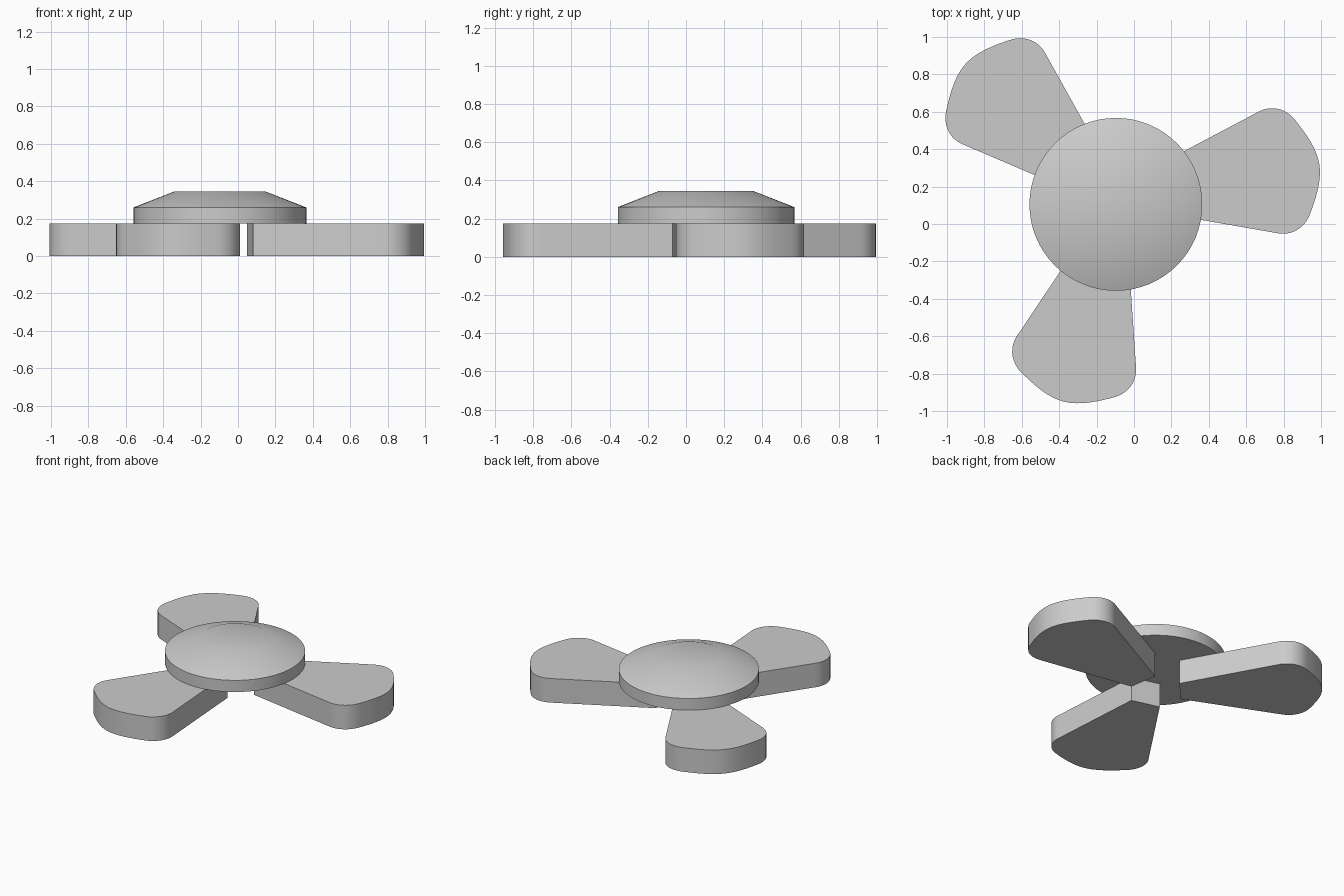
import bpy
import bmesh
from math import cos, sin, pi, radians
from mathutils import Vector, geometry

if "Cube" in bpy.data.objects:
    bpy.data.objects.remove(bpy.data.objects["Cube"])

BLADE_TOP = 0.175

grey = bpy.data.materials.new("plain_grey")
grey.use_nodes = True
colour = (0.6, 0.6, 0.6, 1)
grey.diffuse_color = colour
grey.node_tree.nodes["Principled BSDF"].inputs["Base Color"].default_value = colour


def finish(bm, name):
    bmesh.ops.recalc_face_normals(bm, faces=bm.faces)
    mesh = bpy.data.meshes.new(name)
    bm.to_mesh(mesh)
    bm.free()
    mesh.materials.append(grey)
    obj = bpy.data.objects.new(name, mesh)
    bpy.context.collection.objects.link(obj)
    bpy.ops.object.select_all(action="DESELECT")
    obj.select_set(True)
    bpy.context.view_layer.objects.active = obj
    bpy.ops.object.shade_smooth_by_angle(angle=radians(30))
    return obj


def blade_outline():
    # half of a wedge with a rounded corner and a bowed tip, then mirrored
    corner = [(0.95, 0.325), (1.03, 0.358), (1.11, 0.325), (1.15, 0.25)]
    tip = [(1.15, 0.25), (1.19, 0.178), (1.238, 0.09), (1.238, 0)]
    half = [Vector((0.30, 0.103))]
    half += geometry.interpolate_bezier(*[Vector(p) for p in corner], 12)
    half += geometry.interpolate_bezier(*[Vector(p) for p in tip], 12)[1:]
    return half + [Vector((p.x, -p.y)) for p in reversed(half[:-1])]


def blade(name, apex, angle):
    bm = bmesh.new()
    base = bm.faces.new([bm.verts.new((p.x, p.y, 0)) for p in blade_outline()])
    side = bmesh.ops.extrude_face_region(bm, geom=[base], use_keep_orig=True)
    top = [g for g in side["geom"] if isinstance(g, bmesh.types.BMVert)]
    bmesh.ops.translate(bm, verts=top, vec=(0, 0, BLADE_TOP))
    obj = finish(bm, name)
    obj.location = (*apex, 0)
    obj.rotation_euler.z = radians(angle)


# three blades, unevenly spread around the hub
blade("left_blade", (-0.232, 0.125), 9)
blade("back_blade", (0.019, 0.027), 138)
blade("front_blade", (-0.058, 0.247), 255)

# hub: short drum with a chamfered, flat-topped cap
bm = bmesh.new()
rings = []
for radius, z in [(0.462, BLADE_TOP), (0.462, 0.26), (0.245, 0.345)]:
    angles = [2 * pi * i / 64 for i in range(64)]
    rings.append([bm.verts.new((radius * cos(a), radius * sin(a), z)) for a in angles])
for low, high in zip(rings, rings[1:]):
    for i in range(64):
        j = (i + 1) % 64
        bm.faces.new((low[i], low[j], high[j], high[i]))
bm.faces.new(rings[0])
bm.faces.new(rings[-1])
hub = finish(bm, "hub")
hub.location = (-0.097, 0.105, 0)
